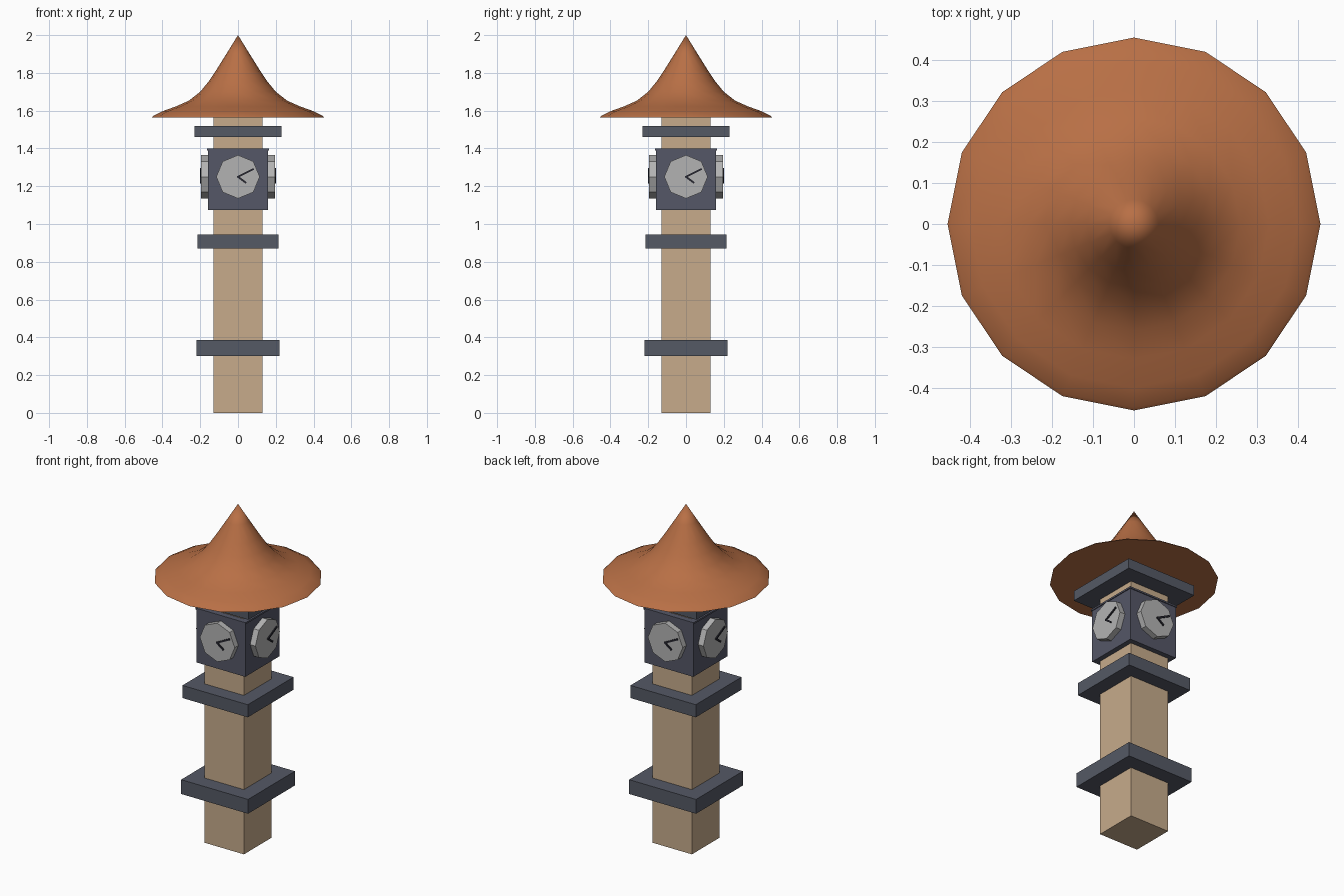
import bpy, bmesh, math
from mathutils import Matrix, Vector

if "Cube" in bpy.data.objects:
    bpy.data.objects.remove(bpy.data.objects["Cube"])


def mat(name, rgb):
    m = bpy.data.materials.new(name)
    m.diffuse_color = (*rgb, 1)
    m.use_nodes = True
    m.node_tree.nodes["Principled BSDF"].inputs["Base Color"].default_value = m.diffuse_color
    return m


STONE = mat("sandstone", (0.57, 0.41, 0.26))
SLATE = mat("slate", (0.09, 0.10, 0.13))
HOUSING = mat("housing_grey", (0.09, 0.095, 0.135))
TILE = mat("terracotta", (0.48, 0.16, 0.06))
DIAL = mat("dial_grey", (0.45, 0.45, 0.45))
DARK = mat("hand_dark", (0.02, 0.02, 0.03))


def finish(name, bm, material):
    bmesh.ops.recalc_face_normals(bm, faces=bm.faces)
    me = bpy.data.meshes.new(name)
    bm.to_mesh(me)
    bm.free()
    ob = bpy.data.objects.new(name, me)
    bpy.context.collection.objects.link(ob)
    me.materials.append(material)
    return ob


def block(name, half, z0, z1, material):
    bm = bmesh.new()
    bmesh.ops.create_cube(bm, size=1, matrix=Matrix.Translation((0, 0, (z0 + z1) / 2))
                          @ Matrix.Diagonal((2 * half, 2 * half, z1 - z0, 1)))
    return finish(name, bm, material)


# Shaft, bands and clock housing
block("shaft", 0.13, 0, 1.57, STONE)
block("lower_band", 0.22, 0.30, 0.385, SLATE)
block("middle_band", 0.215, 0.87, 0.945, SLATE)
block("upper_band", 0.23, 1.46, 1.52, SLATE)
block("clock_housing", 0.16, 1.075, 1.395, HOUSING)
block("housing_cap", 0.165, 1.39, 1.40, HOUSING)

# Octagonal dials with two hands, one per side
CENTRE_Z = 1.25
for i, side in enumerate(("front", "right", "back", "left")):
    turn = Matrix.Rotation(i * math.pi / 2, 4, 'Z')
    bm = bmesh.new()
    bmesh.ops.create_cone(bm, cap_ends=True, segments=8, radius1=0.115, radius2=0.115, depth=0.05,
                          matrix=turn @ Matrix.Translation((0, -0.17, CENTRE_Z))
                          @ Matrix.Rotation(math.pi / 2, 4, 'X'))
    finish(side + "_dial", bm, DIAL)

    bm = bmesh.new()
    for dx, dz in ((0.08, 0.04), (0.04, -0.03)):
        length = math.hypot(dx, dz)
        bmesh.ops.create_cube(bm, size=1, matrix=turn
                              @ Matrix.Translation((dx / 2, -0.196, CENTRE_Z + dz / 2))
                              @ Matrix.Rotation(-math.atan2(dz, dx), 4, 'Y')
                              @ Matrix.Diagonal((length + 0.008, 0.01, 0.01, 1)))
    finish(side + "_hands", bm, DARK)

# Flared sixteen-sided roof with a flat underside
profile = [(0.0, 2.0), (0.06, 1.903), (0.115, 1.815), (0.155, 1.755), (0.20, 1.70),
           (0.26, 1.653), (0.33, 1.622), (0.40, 1.597), (0.447, 1.573), (0.455, 1.565), (0.0, 1.565)]
bm = bmesh.new()
verts = [bm.verts.new((r, 0, z)) for r, z in profile]
edges = [bm.edges.new(pair) for pair in zip(verts, verts[1:])]
bmesh.ops.spin(bm, geom=verts + edges, cent=(0, 0, 0), axis=(0, 0, 1),
               angle=2 * math.pi, steps=16, use_duplicate=False)
bmesh.ops.remove_doubles(bm, verts=bm.verts, dist=0.0005)
roof = finish("roof", bm, TILE)
bpy.context.view_layer.objects.active = roof
roof.select_set(True)
bpy.ops.object.shade_smooth_by_angle(angle=math.radians(40))
